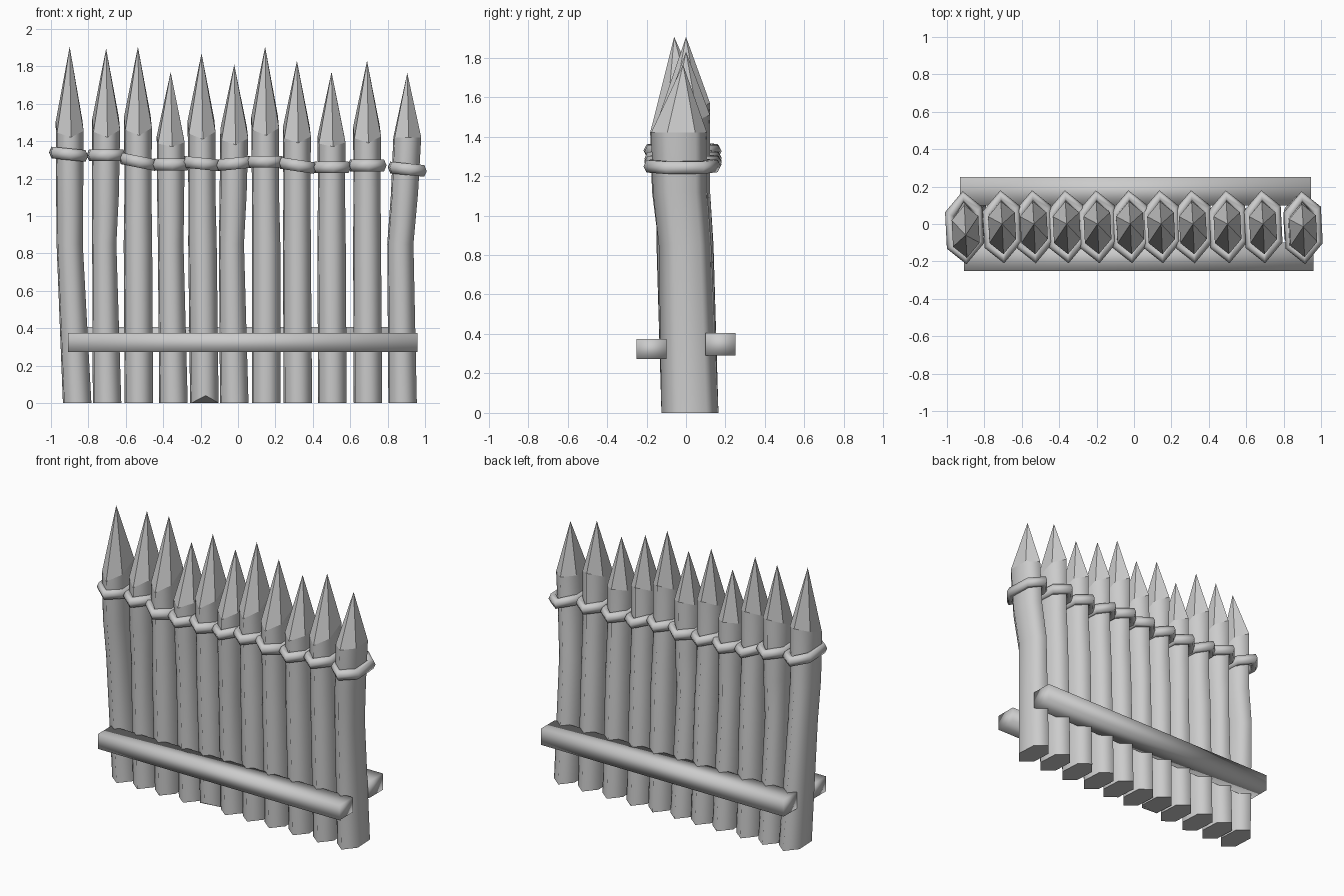
import bpy, bmesh, math

if "Cube" in bpy.data.objects:
    bpy.data.objects.remove(bpy.data.objects["Cube"])

grey = bpy.data.materials.new("plain grey")
grey.diffuse_color = (0.6, 0.6, 0.6, 1)
grey.use_nodes = True
grey.node_tree.nodes["Principled BSDF"].inputs["Base Color"].default_value = grey.diffuse_color


def finish(bm, name):
    bmesh.ops.recalc_face_normals(bm, faces=bm.faces)
    me = bpy.data.meshes.new(name)
    bm.to_mesh(me)
    bm.free()
    me.materials.append(grey)
    ob = bpy.data.objects.new(name, me)
    bpy.context.collection.objects.link(ob)
    return ob


def hexagon(cx, cy, rx, ry, turn=math.radians(5)):
    # corners start at the front (-y)
    return [(cx + rx * math.sin(k * math.pi / 3 + turn),
             cy - ry * math.cos(k * math.pi / 3 + turn)) for k in range(6)]


def bridge(bm, a, b, smooth):
    n = len(a)
    for k in range(n):
        f = bm.faces.new((a[k], a[(k + 1) % n], b[(k + 1) % n], b[k]))
        f.smooth = smooth


def stake(i, xb, xm, xt, tip, shoulder, slope, yt, waist):
    bm = bmesh.new()
    rings = []
    for x, y, z, s in ((xb, 0.02, 0, 1), (xm, -0.005, 0.85, waist),
                       (xm * 0.4 + xt * 0.6, yt + 0.005, 1.12, 0.95), (xt, yt, shoulder, 0.98)):
        top = z == shoulder
        ring = []
        for px, py in hexagon(x, y, 0.084, 0.145):
            dz = slope * (py - y) / 0.145 if top else 0
            ring.append(bm.verts.new((x + (px - x) * s, y + (py - y) * s, z + dz)))
        rings.append(ring)
    for a, b in zip(rings, rings[1:]):
        bridge(bm, a, b, True)
    if i == 4:                       # one stake has a chipped front foot
        rings[0][0].co.z = 0.04
    bm.faces.new(rings[0])
    # faceted point
    apex = bm.verts.new((xt, yt + (0.02 if yt > -0.04 else -0.02), tip))
    for k in range(6):
        bm.faces.new((rings[-1][k], rings[-1][(k + 1) % 6], apex))
    finish(bm, f"stake_{i + 1}")


def lashing(i, x, y, z, tilt):
    # six-cornered rope ring around a stake
    bm = bmesh.new()
    rings = []
    for k in range(6):
        a = k * math.pi / 3 + math.radians(5)
        sec = []
        for j in range(6):
            t = j * math.pi / 3
            rx = 0.086 + 0.029 * math.cos(t)
            ry = 0.166 + 0.030 * math.cos(t)
            dx = rx * math.sin(a)
            sec.append(bm.verts.new((x + dx, y - ry * math.cos(a),
                                     z + 0.036 * math.sin(t) + tilt * dx / 0.1)))
        rings.append(sec)
    for k in range(6):
        bridge(bm, rings[k], rings[(k + 1) % 6], True)
    finish(bm, f"lashing_{i + 1}")


# bottom x, middle x, top x, tip z, shoulder z, shoulder slope, top y, waist scale, lashing z, lashing tilt
stakes = [
    (-0.86, -0.90, -0.90, 1.905, 1.48, 0.06, -0.04, 0.92, 1.33, -0.01),
    (-0.70, -0.715, -0.705, 1.895, 1.49, 0.07, -0.02, 0.85, 1.325, 0.0),
    (-0.53, -0.535, -0.535, 1.905, 1.50, 0.07, -0.02, 1.0, 1.29, -0.02),
    (-0.345, -0.36, -0.36, 1.77, 1.41, 0.04, -0.02, 0.9, 1.275, 0.0),
    (-0.18, -0.19, -0.195, 1.87, 1.48, 0.07, -0.02, 1.0, 1.28, -0.01),
    (-0.02, -0.035, -0.02, 1.81, 1.44, 0.06, -0.02, 0.88, 1.28, 0.01),
    (0.15, 0.15, 0.145, 1.905, 1.50, 0.07, -0.02, 1.0, 1.29, 0.0),
    (0.32, 0.315, 0.315, 1.83, 1.45, 0.06, -0.02, 0.98, 1.27, -0.015),
    (0.505, 0.50, 0.50, 1.77, 1.41, 0.04, -0.02, 1.0, 1.26, 0.0),
    (0.695, 0.69, 0.69, 1.83, 1.45, 0.06, -0.02, 0.98, 1.27, 0.0),
    (0.88, 0.868, 0.905, 1.765, 1.42, 0.0, -0.035, 0.92, 1.25, -0.01),
]
for i, s in enumerate(stakes):
    stake(i, *s[:8])
    lashing(i, s[2] - (0.006 if i == 0 else 0), -0.015 if 0 < i < 10 else -0.02, s[8], s[9])


def rail(name, x0, x1, y0, y1, z0, z1):
    bm = bmesh.new()
    ends = [[bm.verts.new((x, y, z)) for y, z in ((y0, z0), (y1, z0), (y1, z1), (y0, z1))]
            for x in (x0, x1)]
    bridge(bm, ends[0], ends[1], True)
    for e in ends:
        bm.faces.new(e).smooth = True
    finish(bm, name)


# cross rails, front and back
rail("front_rail", -0.91, 0.96, -0.25, -0.10, 0.272, 0.375)
rail("back_rail", -0.93, 0.945, 0.10, 0.25, 0.29, 0.405)
